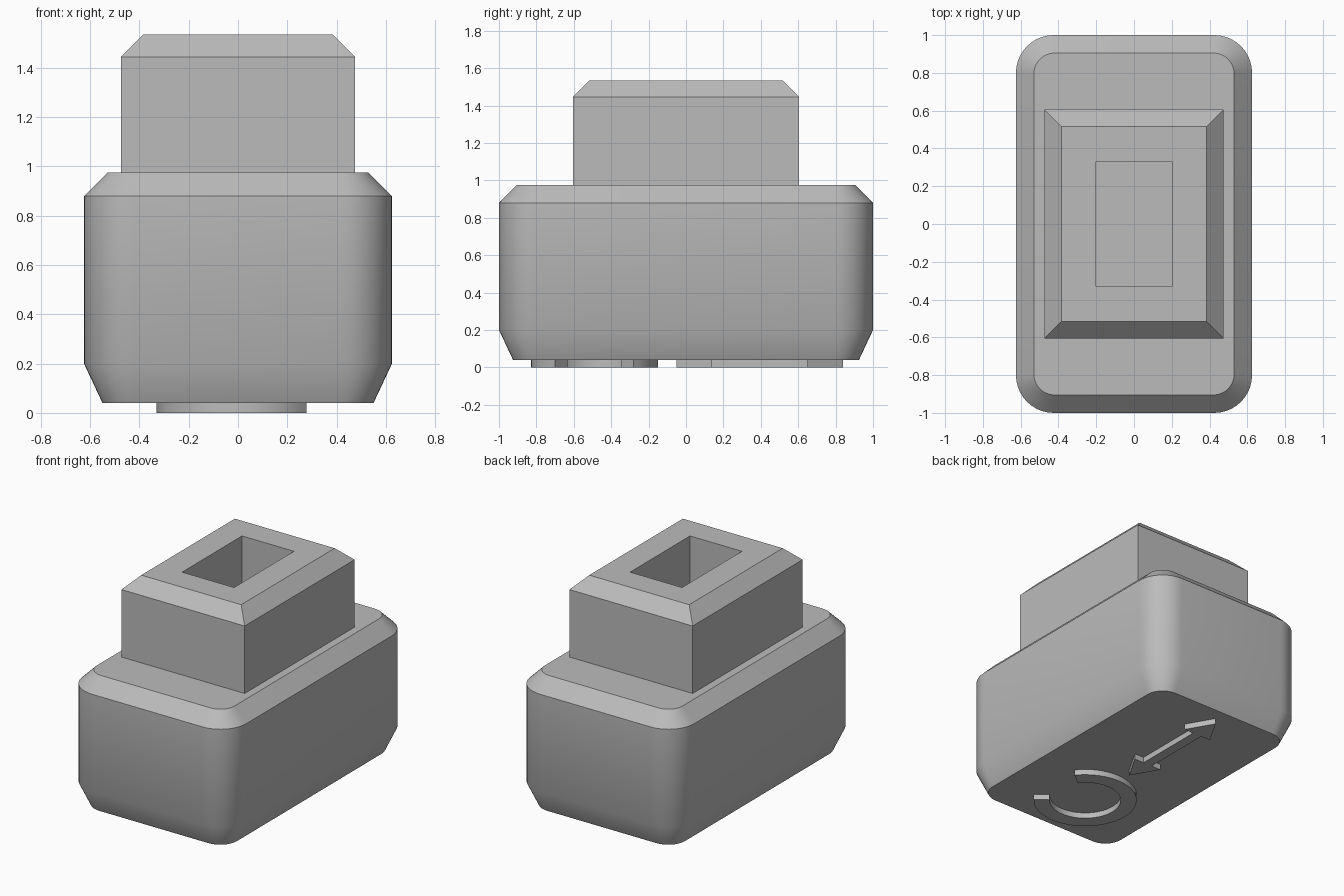
import bpy, bmesh
from math import sin, cos, radians

cube = bpy.data.objects.get("Cube")
if cube:
    bpy.data.objects.remove(cube, do_unlink=True)

grey = bpy.data.materials.new("plain grey")
grey.use_nodes = True
colour = (0.5, 0.5, 0.5, 1)
grey.diffuse_color = colour
grey.node_tree.nodes["Principled BSDF"].inputs["Base Color"].default_value = colour


def rounded_rect(hx, hy, r, steps=10):
    """Counter-clockwise outline with round corners; r = 0 gives four points."""
    if r == 0:
        return [(hx, hy), (-hx, hy), (-hx, -hy), (hx, -hy)]
    pts = []
    for q, (sx, sy) in enumerate([(1, 1), (-1, 1), (-1, -1), (1, -1)]):
        for i in range(steps + 1):
            a = radians(90 * (q + i / steps))
            pts.append((sx * (hx - r) + r * cos(a), sy * (hy - r) + r * sin(a)))
    return pts


def loft(name, sections):
    """Skin matching outlines given as (points, z), capped at both ends."""
    bm = bmesh.new()
    rings = [[bm.verts.new((x, y, z)) for x, y in pts] for pts, z in sections]
    for low, high in zip(rings, rings[1:]):
        n = len(low)
        for i in range(n):
            j = (i + 1) % n
            bm.faces.new((low[i], low[j], high[j], high[i]))
    bm.faces.new(rings[0][::-1])
    bm.faces.new(rings[-1])
    bmesh.ops.recalc_face_normals(bm, faces=bm.faces)
    mesh = bpy.data.meshes.new(name)
    bm.to_mesh(mesh)
    bm.free()
    obj = bpy.data.objects.new(name, mesh)
    bpy.context.collection.objects.link(obj)
    mesh.materials.append(grey)
    return obj


def smooth(obj, angle):
    bpy.ops.object.select_all(action="DESELECT")
    obj.select_set(True)
    bpy.context.view_layer.objects.active = obj
    bpy.ops.object.shade_smooth_by_angle(angle=radians(angle))


# Body with round corners, tapered foot and chamfered top
body = loft("body", [
    (rounded_rect(0.55, 0.925, 0.13), 0.04),
    (rounded_rect(0.625, 1.0, 0.2), 0.2),
    (rounded_rect(0.625, 1.0, 0.2), 0.88),
    (rounded_rect(0.53, 0.905, 0.11), 0.975),
])
smooth(body, 30)

# Upper block: outer wall, chamfer, rim and square-edged socket in one skin
loft("socket_block", [
    (rounded_rect(0.475, 0.605, 0), 0.97),
    (rounded_rect(0.475, 0.605, 0), 1.445),
    (rounded_rect(0.385, 0.515, 0), 1.535),
    (rounded_rect(0.2, 0.33, 0), 1.535),
    (rounded_rect(0.2, 0.33, 0), 0.98),
])

# Raised open ring under the body
gap, steps = 38, 40
angles = [radians(gap + (360 - 2 * gap) * i / steps) for i in range(steps + 1)]
ring = [(0.01 + r * cos(a), -0.49 + r * sin(a))
        for r, order in ((0.34, angles), (0.235, angles[::-1])) for a in order]
ring_obj = loft("open_ring_relief", [(ring, 0), (ring, 0.045)])
smooth(ring_obj, 30)

# Raised double-headed arrow under the body
half = [(0, 0.445), (-0.11, 0.255), (-0.035, 0.255)]
left_side = half + [(x, -y) for x, y in half[::-1]]
outline = left_side + [(-x, y) for x, y in left_side[-2:0:-1]]
arrow = [(x, y + 0.395) for x, y in outline]
loft("double_arrow_relief", [(arrow, 0), (arrow, 0.045)])
